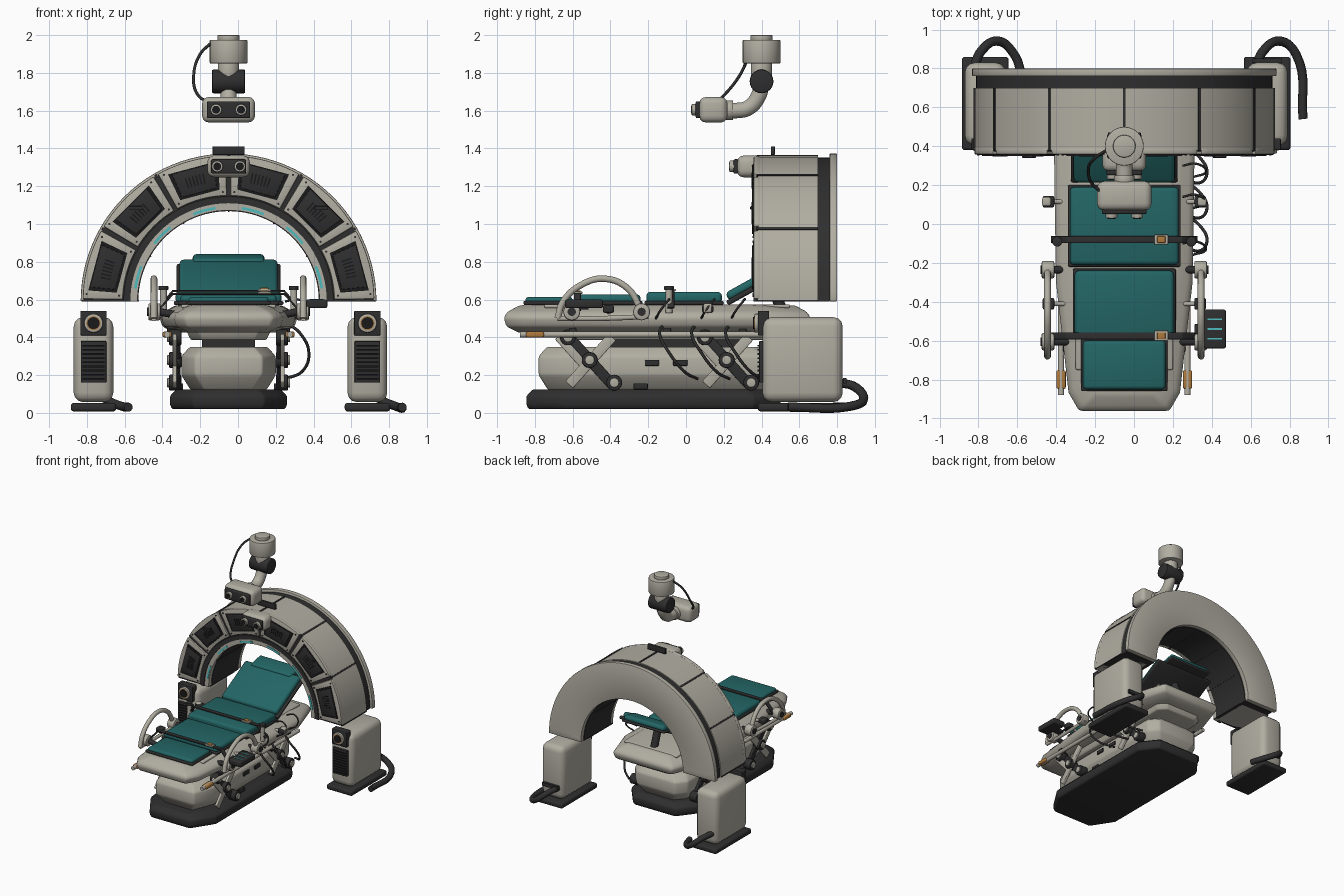
import bpy, bmesh, math
from math import sin, cos, radians, pi
from mathutils import Vector, Matrix

if "Cube" in bpy.data.objects:
    bpy.data.objects.remove(bpy.data.objects["Cube"], do_unlink=True)

CX, ZA = -0.05, 0.59        # shared centre line and arch axis height


def material(name, *rgb):
    m = bpy.data.materials.new(name)
    m.use_nodes = True
    m.diffuse_color = (*rgb, 1)
    m.node_tree.nodes["Principled BSDF"].inputs["Base Color"].default_value = (*rgb, 1)
    return m


SHELL = material("warm grey shell", 0.44, 0.42, 0.36)
DARK = material("charcoal", 0.028, 0.028, 0.029)
BLACK = material("black rubber", 0.01, 0.01, 0.011)
TEAL = material("teal upholstery", 0.017, 0.13, 0.13)
GLOW = material("cyan light", 0.08, 0.5, 0.52)
AMBER = material("amber grip", 0.42, 0.19, 0.045)


def finish(name, bm, mat, bevel=0.0, segments=3):
    bmesh.ops.recalc_face_normals(bm, faces=bm.faces[:])
    if bevel:
        edges = [e for e in bm.edges if e.calc_face_angle(0) > radians(25)]
        bmesh.ops.bevel(bm, geom=edges, offset=bevel, segments=segments,
                        profile=0.5, affect='EDGES', clamp_overlap=True)
    mesh = bpy.data.meshes.new(name)
    bm.to_mesh(mesh)
    bm.free()
    mesh.materials.append(mat)
    mesh.polygons.foreach_set("use_smooth", [True] * len(mesh.polygons))
    mesh.set_sharp_from_angle(angle=radians(35))
    ob = bpy.data.objects.new(name, mesh)
    bpy.context.collection.objects.link(ob)
    return ob


def box(name, loc, size, mat, bevel=0.0, rx=0.0, ry=0.0):
    bm = bmesh.new()
    bmesh.ops.create_cube(bm, size=1, matrix=Matrix.Diagonal((*size, 1)))
    ob = finish(name, bm, mat, bevel)
    ob.location, ob.rotation_euler = loc, (rx, ry, 0)
    return ob


def cyl(name, a, b, r, mat, bevel=0.0, sides=24):
    a, b = Vector(a), Vector(b)
    bm = bmesh.new()
    bmesh.ops.create_cone(bm, cap_ends=True, segments=sides, radius1=r, radius2=r,
                          depth=(b - a).length)
    ob = finish(name, bm, mat, bevel, 2)
    ob.location = (a + b) / 2
    ob.rotation_euler = (b - a).to_track_quat('Z', 'Y').to_euler()
    return ob


def tube(name, pts, r, mat):
    cu = bpy.data.curves.new(name, 'CURVE')
    cu.dimensions, cu.bevel_depth, cu.bevel_resolution = '3D', r, 3
    cu.use_fill_caps, cu.resolution_u = True, 8
    sp = cu.splines.new('BEZIER')
    sp.bezier_points.add(len(pts) - 1)
    for p, co in zip(sp.bezier_points, pts):
        p.co, p.handle_left_type, p.handle_right_type = co, 'AUTO', 'AUTO'
    cu.materials.append(mat)
    ob = bpy.data.objects.new(name, cu)
    bpy.context.collection.objects.link(ob)
    return ob


def sector(name, r0, r1, a0, a1, y0, y1, mat, steps=48, bevel=0.0):
    """Slice of a ring around the arch axis."""
    bm, rings = bmesh.new(), []
    for i in range(steps + 1):
        a = radians(a0 + (a1 - a0) * i / steps)
        rings.append([bm.verts.new((CX + r * cos(a), y, ZA + r * sin(a)))
                      for r, y in ((r0, y0), (r1, y0), (r1, y1), (r0, y1))])
    for p, q in zip(rings, rings[1:]):
        for k in range(4):
            bm.faces.new((p[k], p[k - 1], q[k - 1], q[k]))
    bm.faces.new(rings[0])
    bm.faces.new(rings[-1])
    return finish(name, bm, mat, bevel, 2)


def hull(name, half, levels, mat, bevel=0.01):
    """Loft a mirrored plan outline through (height, inset) levels."""
    outline = half + [(-x, y) for x, y in reversed(half)]
    mid = sum(y for _, y in half) / len(half)
    bm, rings = bmesh.new(), []
    for z, d in levels:
        rings.append([bm.verts.new((CX + x - math.copysign(d, x),
                                    y - math.copysign(d, y - mid), z)) for x, y in outline])
    for p, q in zip(rings, rings[1:]):
        for k in range(len(p)):
            bm.faces.new((p[k - 1], p[k], q[k], q[k - 1]))
    bm.faces.new(rings[0])
    bm.faces.new(rings[-1])
    return finish(name, bm, mat, bevel, 2)


# Scanner arch: shell, dark band, back plate and liner
sector("arch_shell", 0.5, 0.77, 0, 180, 0.38, 0.70, SHELL)
sector("arch_band", 0.49, 0.762, 0, 180, 0.70, 0.76, DARK)
sector("arch_back_plate", 0.48, 0.783, 0, 180, 0.76, 0.80, SHELL, bevel=0.006)
sector("arch_liner", 0.478, 0.505, 0, 180, 0.40, 0.76, DARK)
sector("arch_front_ring", 0.52, 0.556, 0, 180, 0.358, 0.39, DARK)
sector("arch_light_ring", 0.482, 0.52, 0, 180, 0.365, 0.41, SHELL)
sector("arch_face_backing", 0.55, 0.765, 0, 180, 0.372, 0.39, DARK)
for a in range(0, 181, 30):
    lo, hi = max(a - 0.5, 0), min(a + 0.5, 180)
    sector("arch_seam", 0.474, 0.775, lo, hi, 0.375, 0.70, DARK, 1)
for a in range(0, 180, 30):
    sector("segment_frame", 0.56, 0.772, a + 1, a + 29, 0.358, 0.39, SHELL, 10, 0.006)
    sector("segment_gasket", 0.594, 0.745, a + 4.5, a + 25.5, 0.354, 0.37, BLACK, 1)
    sector("segment_panel", 0.604, 0.737, a + 6, a + 24, 0.35, 0.37, DARK, 1, 0.003)
    sector("segment_light", 0.491, 0.505, a + 8, a + 22, 0.36, 0.38, GLOW, 8)
    for k in range(6):
        m = a + 11 + 1.6 * k
        sector("segment_vent", 0.635, 0.69, m, m + 0.7, 0.347, 0.36, BLACK, 1)
    for da, r in ((3, 0.58), (27, 0.58), (3, 0.752), (27, 0.752)):
        t = radians(a + da)
        x, z = CX + r * cos(t), ZA + r * sin(t)
        cyl("frame_bolt", (x, 0.352, z), (x, 0.365, z), 0.006, DARK, sides=8)
for s in (-1, 1):
    box("arch_sensor", (CX + s * 0.49, 0.35, 1.085), (0.07, 0.02, 0.018), DARK, 0.004)
box("arch_top_bracket", (CX, 0.46, 1.388), (0.17, 0.022, 0.045), DARK, 0.004)


def camera_pod(y, z, w, d, h, gap):
    """Rounded twin-lens housing facing the front."""
    box("pod_housing", (CX, y + d / 2, z), (w, d, h), SHELL, 0.035)
    box("pod_face", (CX, y - 0.004, z), (w * 0.82, 0.03, h * 0.66), DARK, 0.008)
    for s in (-1, 1):
        x = CX + s * gap
        cyl("lens_ring", (x, y - 0.04, z), (x, y, z), 0.03, SHELL, 0.004)
        cyl("lens_glass", (x, y - 0.043, z), (x, y, z), 0.021, BLACK)


camera_pod(0.27, 1.305, 0.225, 0.13, 0.115, 0.06)

# Overhead arm
for name, z0, z1, r in (("arm_cap", 1.97, 2.0, 0.058), ("arm_collar", 1.85, 1.975, 0.1),
                        ("arm_neck", 1.76, 1.855, 0.056)):
    cyl(name, (CX, 0.4, z0), (CX, 0.4, z1), r, SHELL, 0.005, 32)
cyl("arm_joint", (CX - 0.088, 0.4, 1.755), (CX + 0.088, 0.4, 1.755), 0.063, DARK, 0.008)
tube("arm_elbow", [(CX, 0.4, 1.74), (CX, 0.385, 1.68), (CX, 0.33, 1.615),
                   (CX, 0.26, 1.6), (CX, 0.18, 1.6)], 0.043, SHELL)
cyl("elbow_cuff", (CX, 0.205, 1.602), (CX, 0.25, 1.602), 0.052, SHELL, 0.006)
camera_pod(0.07, 1.605, 0.28, 0.15, 0.135, 0.066)
tube("arm_cable", [(-0.14, 0.38, 1.96), (-0.2, 0.34, 1.9), (-0.235, 0.28, 1.78),
                   (-0.21, 0.2, 1.68), (-0.16, 0.16, 1.645)], 0.008, DARK)

# Support pedestals
for px in (-0.765, 0.685):
    box("pedestal", (px, 0.617, 0.282), (0.21, 0.425, 0.45), SHELL, 0.05)
    box("pedestal_foot", (px, 0.62, 0.03), (0.24, 0.48, 0.045), DARK, 0.015)
    box("pedestal_grille", (px, 0.402, 0.27), (0.135, 0.03, 0.22), DARK, 0.004)
    box("pedestal_head", (px, 0.41, 0.475), (0.14, 0.06, 0.13), DARK, 0.006)
    for k in range(9):
        box("grille_slat", (px, 0.384, 0.18 + 0.022 * k), (0.115, 0.01, 0.009), BLACK)
    cyl("dial_ring", (px, 0.362, 0.475), (px, 0.39, 0.475), 0.05, SHELL, 0.005)
    cyl("dial_trim", (px, 0.359, 0.475), (px, 0.37, 0.475), 0.037, AMBER)
    cyl("dial_core", (px, 0.354, 0.475), (px, 0.39, 0.475), 0.032, BLACK)
    # Floor cable, longer on the left side
    end = 0.54 if px > 0 else 0.78
    tube("floor_cable", [(px - 0.06, 0.8, 0.16), (px - 0.02, 0.89, 0.14), (px + 0.07, 0.94, 0.07),
                         (px + 0.15, 0.87, 0.035), (px + 0.185, end, 0.03)], 0.024, DARK)
box("cable_strap", (0.685, 0.84, 0.17), (0.15, 0.02, 0.03), DARK)

# Bed plinth, lift housing and platform
hull("plinth", [(0.19, -0.845), (0.31, -0.66), (0.31, 0.36), (0.2, 0.5)],
     [(0.02, 0.01), (0.045, 0), (0.09, 0), (0.125, 0.035)], DARK)
hull("lift_housing", [(0.18, -0.78), (0.25, -0.6), (0.25, 0.4), (0.18, 0.48)],
     [(0.12, 0.05), (0.2, 0), (0.3, 0), (0.35, 0.045)], SHELL, 0.012)
hull("under_tray", [(0.17, -0.7), (0.23, -0.6), (0.23, 0.5), (0.17, 0.56)],
     [(0.385, 0.03), (0.45, 0)], SHELL)
hull("lift_column", [(0.14, -0.4), (0.14, 0.3)], [(0.33, 0), (0.4, 0)], DARK, 0)
hull("platform", [(0.235, -0.965), (0.29, -0.87), (0.355, -0.3), (0.365, 0.4), (0.28, 0.66)],
     [(0.425, 0.08), (0.455, 0.015), (0.505, 0), (0.535, 0.02), (0.57, 0.085)], SHELL, 0.014)
box("platform_lip", (CX, -0.1, 0.565), (0.5, 1.3, 0.02), SHELL, 0.008)

# Cushions, each on a dark tray: name, half width, y start, y end, top height
for name, w, y0, y1, z in (("foot_cushion", 0.212, -0.85, -0.6, 0.612),
                           ("leg_cushion", 0.255, -0.575, -0.24, 0.625),
                           ("seat_cushion", 0.28, -0.21, 0.19, 0.638)):
    size = (2 * w, y1 - y0, z - 0.575)
    box(name, (CX, (y0 + y1) / 2, (z + 0.58) / 2), size, TEAL, 0.022)
    box(name + "_tray", (CX, (y0 + y1) / 2, 0.582), (2 * w + 0.02, y1 - y0 + 0.02, 0.022), DARK, 0.008)
tilt = radians(29)
box("back_cushion", (CX, 0.385, 0.705), (0.52, 0.38, 0.05), TEAL, 0.022, rx=tilt)
box("back_board", (CX, 0.397, 0.68), (0.55, 0.41, 0.028), DARK, 0.01, rx=tilt)
box("head_cushion", (CX, 0.575, 0.808), (0.38, 0.14, 0.045), TEAL, 0.02, rx=radians(12))
box("head_board", (CX, 0.575, 0.783), (0.4, 0.16, 0.02), DARK, 0.008, rx=radians(12))
cyl("back_prop", (CX, 0.5, 0.56), (CX, 0.45, 0.7), 0.03, DARK)

# Restraint straps
for y, z in ((-0.08, 0.645), (-0.575, 0.63)):
    box("strap", (CX, y, z), (0.6, 0.036, 0.01), DARK, 0.003)
    box("buckle_frame", (0.14, y, z + 0.006), (0.07, 0.052, 0.012), SHELL, 0.004)
    box("buckle", (0.14, y, z + 0.012), (0.042, 0.034, 0.012), AMBER, 0.003)
    for s in (-1, 1):
        box("strap_drop", (CX + s * 0.335, y, z - 0.045), (0.12, 0.036, 0.01), DARK, 0.003, ry=s * radians(48))

# Parts mirrored on both sides of the bed
for s in (-1, 1):
    def X(d):
        return CX + s * d

    # Side rail and grips
    cyl("side_rail", (X(0.325), -0.88, 0.415), (X(0.325), 0.42, 0.415), 0.016, SHELL)
    box("rail_grip", (X(0.325), -0.8, 0.415), (0.048, 0.095, 0.03), AMBER, 0.008)
    for y in (-0.6, -0.1, 0.3):
        box("rail_mount", (X(0.3), y, 0.43), (0.05, 0.04, 0.04), DARK, 0.005)
    # Arched hand rail on two hubs
    tube("hand_rail", [(X(0.395), -0.68, 0.5), (X(0.395), -0.65, 0.59), (X(0.395), -0.55, 0.68),
                       (X(0.395), -0.43, 0.71), (X(0.395), -0.31, 0.66),
                       (X(0.395), -0.235, 0.54)], 0.018, SHELL)
    for y in (-0.605, -0.235):
        cyl("rail_hub", (X(0.36), y, 0.535), (X(0.425), y, 0.535), 0.045, SHELL, 0.008)
        cyl("hub_cap", (X(0.42), y, 0.535), (X(0.432), y, 0.535), 0.022, DARK)
        cyl("hub_arm", (X(0.28), y, 0.52), (X(0.37), y, 0.535), 0.02, DARK)
    tube("lower_rail", [(X(0.395), -0.68, 0.5), (X(0.395), -0.45, 0.5), (X(0.395), -0.2, 0.51)], 0.014, SHELL)
    for y in (-0.41, 0.115):
        box("side_knob", (X(0.39), y, 0.55), (0.06, 0.06, 0.04), DARK, 0.01)
        cyl("knob_stem", (X(0.3), y, 0.53), (X(0.37), y, 0.545), 0.012, SHELL)
    box("knob_pad", (X(0.4), 0.115, 0.555), (0.045, 0.045, 0.05), SHELL, 0.01)
    cyl("strap_post", (X(0.345), -0.09, 0.53), (X(0.345), -0.09, 0.66), 0.018, SHELL)
    cyl("post_cap", (X(0.345), -0.09, 0.65), (X(0.345), -0.09, 0.672), 0.026, DARK, 0.004)
    # Crossed lift links
    for y in (-0.51, 0.215):
        for name, t, mat, d in (("link_light", -1, SHELL, 0.285), ("link_dark", 1, DARK, 0.265)):
            box(name, (X(d), y + 0.005, 0.275), (0.022, 0.055, 0.34), mat, 0.006, rx=t * radians(42))
        box("brace_link", (X(0.285), y - 0.1, 0.33), (0.022, 0.045, 0.2), SHELL, 0.006, rx=radians(42))
        for dy, z, r in ((0, 0.28, 0.042), (-0.115, 0.4, 0.042), (0.13, 0.16, 0.042)):
            cyl("pivot", (X(0.25), y + dy, z), (X(0.315), y + dy, z), r, DARK, 0.006)
            cyl("pivot_cap", (X(0.31), y + dy, z), (X(0.325), y + dy, z), r * 0.6, SHELL, 0.003)
    for y, z in ((-0.18, 0.265), (-0.03, 0.265), (-0.24, 0.14)):
        box("housing_vent", (X(0.25), y, z), (0.02, 0.075, 0.032), DARK, 0.004)

# Hand controller on the left rail
box("controller", (0.415, -0.54, 0.577), (0.115, 0.2, 0.045), DARK, 0.01)
box("controller_arm", (0.34, -0.54, 0.56), (0.06, 0.05, 0.025), DARK, 0.005)
for k in range(3):
    box("controller_key", (0.415, -0.59 + 0.05 * k, 0.6), (0.075, 0.008, 0.004), GLOW)

# Hanging cables on the left side
for y in (-0.12, 0.05, 0.23):
    tube("side_cable", [(0.27, y, 0.47), (0.33, y - 0.02, 0.42), (0.375, y + 0.03, 0.32),
                        (0.34, y + 0.11, 0.22), (0.25, y + 0.18, 0.18)], 0.008, DARK)
for y in (-0.1, 0.14, 0.3):
    tube("upper_cable", [(0.25, y, 0.59), (0.32, y + 0.01, 0.6), (0.37, y - 0.03, 0.55), (0.3, y - 0.06, 0.5)],
         0.006, DARK)
